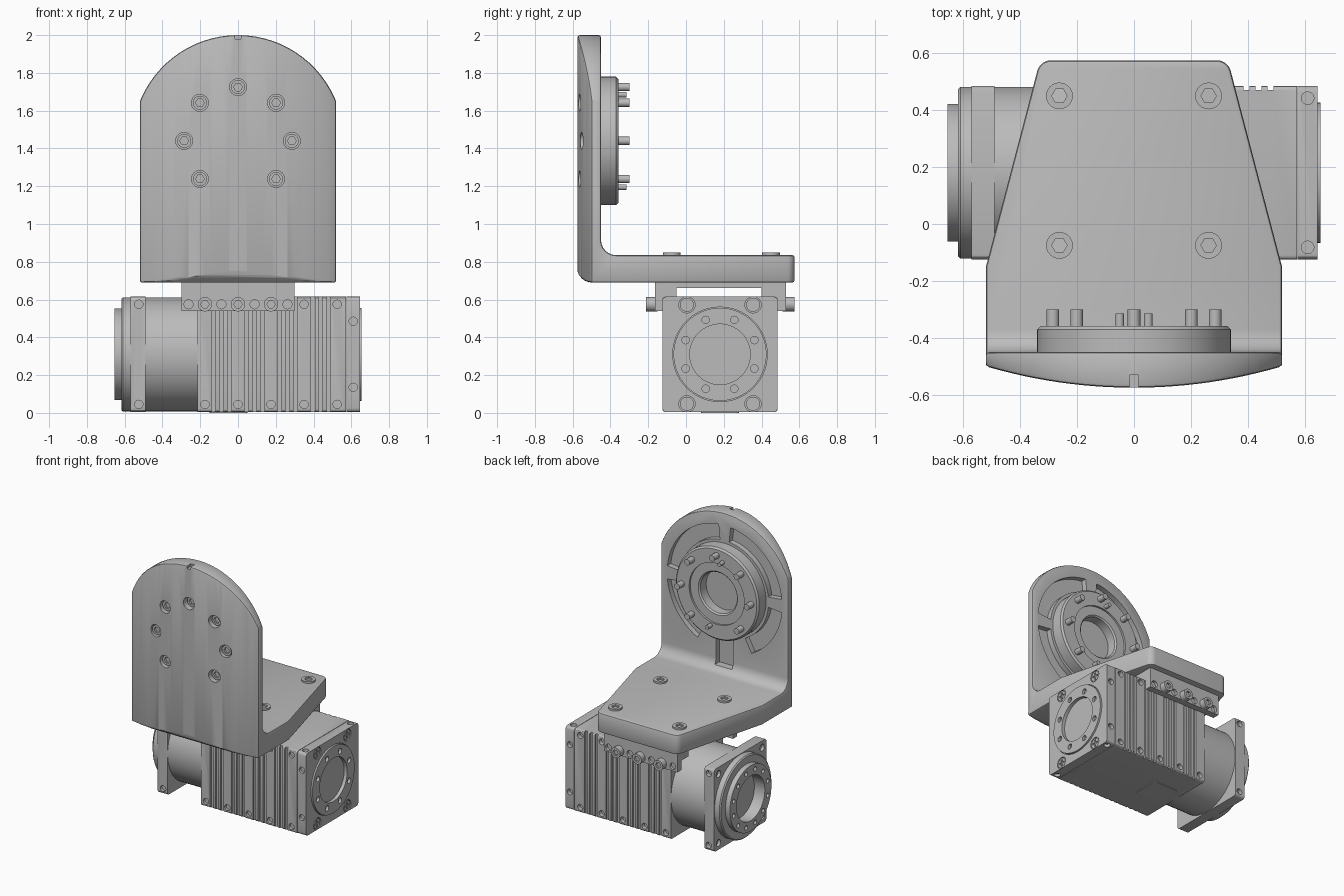
import bpy, bmesh, math
from mathutils import Vector

cube = bpy.data.objects.get("Cube")
if cube:
    bpy.data.objects.remove(cube, do_unlink=True)

grey = bpy.data.materials.new("machined grey")
grey.use_nodes = True
TONE = (0.5, 0.5, 0.5, 1)
grey.diffuse_color = TONE
grey.node_tree.nodes["Principled BSDF"].inputs["Base Color"].default_value = TONE

CY, CZ, HALF = 0.18, 0.31, 0.305      # motor axis and half width
HUB_Z = 1.44                          # centre of the round flange
SIDES = (-1, 1)


def place(axis, d, a, b):
    return {"x": (d, a, b), "y": (a, d, b), "z": (a, b, d)}[axis]


def prism(bm, pts, axis, lo, hi):
    ends = [[bm.verts.new(place(axis, d, *p)) for p in pts] for d in (lo, hi)]
    for ring in ends:
        bm.faces.new(ring)
    n = len(pts)
    for i in range(n):
        j = (i + 1) % n
        bm.faces.new((ends[0][i], ends[0][j], ends[1][j], ends[1][i]))


def arc(c, r, a0, a1, n):
    angles = [math.radians(a0 + (a1 - a0) * i / n) for i in range(n + 1)]
    return [(c[0] + r * math.cos(t), c[1] + r * math.sin(t)) for t in angles]


def cyl(bm, axis, c, r, lo, hi, n=24):
    prism(bm, arc(c, r, 0, 360, n)[:-1], axis, lo, hi)


def box(bm, x, y, z):
    prism(bm, [(x[0], y[0]), (x[1], y[0]), (x[1], y[1]), (x[0], y[1])], "z", *z)


def lathe(bm, profile, axis, c, n=64):
    # closed ring from (distance, radius) points
    rings = [[bm.verts.new(place(axis, d, *p)) for p in arc(c, r, 0, 360, n)[:-1]]
             for d, r in profile]
    for k, ring in enumerate(rings):
        nxt = rings[(k + 1) % len(rings)]
        for i in range(n):
            j = (i + 1) % n
            bm.faces.new((ring[i], ring[j], nxt[j], nxt[i]))


def rounded(corners, n=6):
    # fillet each (a, b, radius) corner
    out = []
    for i, (a, b, r) in enumerate(corners):
        p = Vector((a, b, 0))
        if r == 0:
            out.append((a, b))
            continue
        u = (Vector((*corners[i - 1][:2], 0)) - p).normalized()
        v = (Vector((*corners[(i + 1) % len(corners)][:2], 0)) - p).normalized()
        half = u.angle(v) / 2
        c = p + (u + v).normalized() * r / math.sin(half)
        t = r / math.tan(half)
        start, end = (p + u * t - c).normalized(), (p + v * t - c).normalized()
        for k in range(n + 1):
            q = c + start.slerp(end, k / n) * r
            out.append((q.x, q.y))
    return out


def finish(bm, name):
    bmesh.ops.recalc_face_normals(bm, faces=bm.faces)
    me = bpy.data.meshes.new(name)
    bm.to_mesh(me)
    bm.free()
    me.materials.append(grey)
    ob = bpy.data.objects.new(name, me)
    bpy.context.collection.objects.link(ob)
    return ob


def activate(ob):
    bpy.ops.object.select_all(action="DESELECT")
    ob.select_set(True)
    bpy.context.view_layer.objects.active = ob


def combine(ob, bm, op="DIFFERENCE"):
    tool = finish(bm, "cutter")
    m = ob.modifiers.new("cut", "BOOLEAN")
    m.operation, m.solver, m.object = op, "EXACT", tool
    activate(ob)
    bpy.ops.object.modifier_apply(modifier=m.name)
    bpy.data.objects.remove(tool, do_unlink=True)


def bevel(ob, width):
    m = ob.modifiers.new("edge", "BEVEL")
    m.width, m.segments, m.angle_limit = width, 2, math.radians(40)
    m.use_clamp_overlap = False
    activate(ob)
    bpy.ops.object.modifier_apply(modifier=m.name)


def smooth(ob):
    activate(ob)
    bpy.ops.object.shade_smooth_by_angle(angle=math.radians(30))


new = bmesh.new

# Angle bracket: side profile trimmed by its plan and its arched front
bm = new()
prism(bm, rounded([(-0.62, 2.1, 0), (-0.45, 2.1, 0), (-0.45, 0.835, 0.08), (0.6, 0.835, 0),
                   (0.6, 0.69, 0), (-0.577, 0.69, 0.08), (-0.577, 0.8, 0), (-0.62, 0.8, 0)]),
      "x", -0.7, 0.7)
bracket = finish(bm, "angle_bracket")
bm = new()
sweep = math.degrees(math.asin(0.52 / 1.84))
front = [(x, y, 0) for x, y in arc((0, 1.265), 1.84, 270 - sweep, 270 + sweep, 24)]
prism(bm, rounded(front + [(0.52, -0.15, 0), (0.33, 0.575, 0.05),
                           (-0.33, 0.575, 0.05), (-0.52, -0.15, 0)]), "z", 0.5, 2.3)
combine(bracket, bm, "INTERSECT")
bm = new()
prism(bm, [(-0.6, 0.5), (0.6, 0.5), (0.6, 1.2), (0.56, 1.3)]
      + arc((0, HUB_Z), 0.56, 15, 165, 32) + [(-0.56, 1.3), (-0.6, 1.2)], "y", -0.8, 0.8)
combine(bracket, bm, "INTERSECT")
bevel(bracket, 0.012)

# Pockets behind the flange, index notch and screw counterbores
bolts = arc((0, HUB_Z), 0.285, -45, 225, 6)
bm = new()
for a0, a1 in ((6, 84), (96, 174), (186, 242), (298, 354)):
    prism(bm, arc((0, HUB_Z), 0.47, a0, a1, 16) + arc((0, HUB_Z), 0.36, a1, a0, 16),
          "y", -0.49, -0.4)
box(bm, (-0.07, 0.07), (-0.49, -0.36), (0.87, 1.2))
box(bm, (-0.015, 0.015), (-0.65, -0.53), (1.98, 2.1))
for p in bolts:
    cyl(bm, "y", p, 0.045, -0.65, -0.515)
combine(bracket, bm)
smooth(bracket)

# Round flange with stepped bore and pins
bm = new()
lathe(bm, [(-0.455, 0.34), (-0.37, 0.34), (-0.358, 0.328), (-0.358, 0.225), (-0.372, 0.225),
           (-0.372, 0.16), (-0.382, 0.15), (-0.455, 0.15)], "y", (0, HUB_Z))
smooth(finish(bm, "round_flange"))
bm = new()
for p in bolts:
    cyl(bm, "y", p, 0.022, -0.37, -0.3)
for s in SIDES:
    cyl(bm, "y", (-0.05 * s, HUB_Z + 0.245 * s), 0.015, -0.38, -0.315)
smooth(finish(bm, "flange_pins"))

# Socket screws on the bracket and clamps
heads, sockets = new(), new()


def screw(axis, c, r, base, top, hexr):
    cyl(heads, axis, c, r, base, top)
    step = math.copysign(1, top - base)
    cyl(sockets, axis, c, hexr, top - 0.016 * step, top + 0.02 * step, 6)


for p in bolts:
    screw("y", p, 0.037, -0.51, -0.54, 0.023)
for x in (-0.262, 0.262):
    for y in (-0.075, 0.45):
        screw("z", (x, y), 0.047, 0.825, 0.848, 0.027)
for x in (-0.175, 0, 0.175):
    screw("y", (x, 0.575), 0.038, -0.15, -0.212, 0.022)
    screw("y", (x, 0.575), 0.038, 0.51, 0.575, 0.022)
screws = finish(heads, "socket_screws")
combine(screws, sockets)
smooth(screws)

# Clamp saddle between bracket and motor
bm = new()
prism(bm, [(-0.165, 0.54), (-0.12, 0.54), (-0.12, 0.61), (-0.05, 0.61), (-0.05, 0.66), (0.4, 0.66),
           (0.4, 0.61), (0.48, 0.61), (0.48, 0.54), (0.53, 0.54), (0.53, 0.692), (-0.165, 0.692)],
      "x", -0.3, 0.3)
saddle = finish(bm, "clamp_saddle")
bm = new()
for x in (-0.262, -0.088, 0.088, 0.262):
    for y in (-0.165, 0.53):
        cyl(bm, "y", (x, 0.575), 0.024, y - 0.02, y + 0.02)
combine(saddle, bm)
smooth(saddle)


def square(h, r):
    return rounded([(CY - h, CZ - h, r), (CY + h, CZ - h, r),
                    (CY + h, CZ + h, r), (CY - h, CZ + h, r)], 3)


# Ribbed motor housing
bm = new()
prism(bm, square(HALF, 0.015), "x", -0.215, 0.572)
housing = finish(bm, "ribbed_housing")
bm = new()
for s in SIDES:
    face = CY + s * HALF
    for bay in range(4):
        for k in (-1, 0, 1):
            x = -0.0875 + 0.175 * bay + 0.042 * k
            box(bm, (x - 0.011, x + 0.011), (face - 0.015, face + 0.015), (-0.1, 0.7))
    for i in range(5):
        for z in (0.045, 0.575):
            cyl(bm, "y", (-0.175 + 0.175 * i, z), 0.022, face - 0.03, face + 0.02, 16)
combine(housing, bm)
smooth(housing)
bm = new()
prism(bm, rounded([(-0.15, 0.08, 0.02), (0.05, 0.08, 0.02), (0.05, 0.28, 0.02), (-0.15, 0.28, 0.02)]),
      "z", 0, 0.008)
smooth(finish(bm, "bottom_cover"))

# End cap with bore, bolt circle and side holes
bm = new()
prism(bm, square(HALF, 0.02), "x", 0.575, 0.645)
cap = finish(bm, "end_cap")
bm = new()
cyl(bm, "x", (CY, CZ), 0.25, 0.63, 0.7, 64)
for s in SIDES:
    for k in SIDES:
        cyl(bm, "x", (CY + 0.175 * s, CZ + 0.262 * k), 0.043, 0.635, 0.7)
        cyl(bm, "y", (0.61, CZ + 0.175 * k), 0.022, CY + s * HALF - 0.03, CY + s * HALF + 0.02)
        cyl(bm, "z", (0.61, CY + 0.262 * k), 0.022, CZ + s * HALF - 0.03, CZ + s * HALF + 0.02)
combine(cap, bm)
smooth(cap)
heads, slots = new(), new()
for s in SIDES:
    for k in SIDES:
        y, z = CY + 0.175 * s, CZ + 0.262 * k
        cyl(heads, "x", (y, z), 0.037, 0.63, 0.643)
        w, h = 0.006, 0.026
        prism(slots, [(y + a, z + b) for a, b in (
            (-w, -h), (w, -h), (w, -w), (h, -w), (h, w), (w, w),
            (w, h), (-w, h), (-w, w), (-h, w), (-h, -w), (-w, -w))], "x", 0.636, 0.7)
cap_screws = finish(heads, "cross_screws")
combine(cap_screws, slots)
smooth(cap_screws)


def bored_ring(name, profile, face, bolt_r, count, hole_r):
    bm = new()
    lathe(bm, profile, "x", (CY, CZ))
    ring = finish(bm, name)
    bm = new()
    for p in arc((CY, CZ), bolt_r, 180 / count, 360 + 180 / count, count)[:-1]:
        cyl(bm, "x", p, hole_r, face - 0.02, face + 0.02, 16)
    combine(ring, bm)
    smooth(ring)


bored_ring("cap_ring", [(0.6, 0.246), (0.655, 0.246), (0.655, 0.16), (0.6, 0.16)],
           0.655, 0.197, 8, 0.02)

# Gear stage: barrel, square flange and output hub
bm = new()
cyl(bm, "x", (CY, CZ), 0.302, -0.5, -0.2, 64)
smooth(finish(bm, "gear_barrel"))
bm = new()
prism(bm, square(HALF, 0.02), "x", -0.57, -0.49)
flange = finish(bm, "square_flange")
bm = new()
for s in SIDES:
    for k in SIDES:
        cyl(bm, "y", (-0.525, CZ + 0.265 * k), 0.022, CY + s * HALF - 0.03, CY + s * HALF + 0.02)
        cyl(bm, "x", (CY + 0.255 * s, CZ + 0.255 * k), 0.025, -0.6, -0.55)
combine(flange, bm)
smooth(flange)
bored_ring("output_hub", [(-0.56, 0.302), (-0.61, 0.302), (-0.618, 0.294), (-0.618, 0.242),
                          (-0.655, 0.242), (-0.655, 0.165), (-0.56, 0.165)],
           -0.655, 0.205, 12, 0.016)
